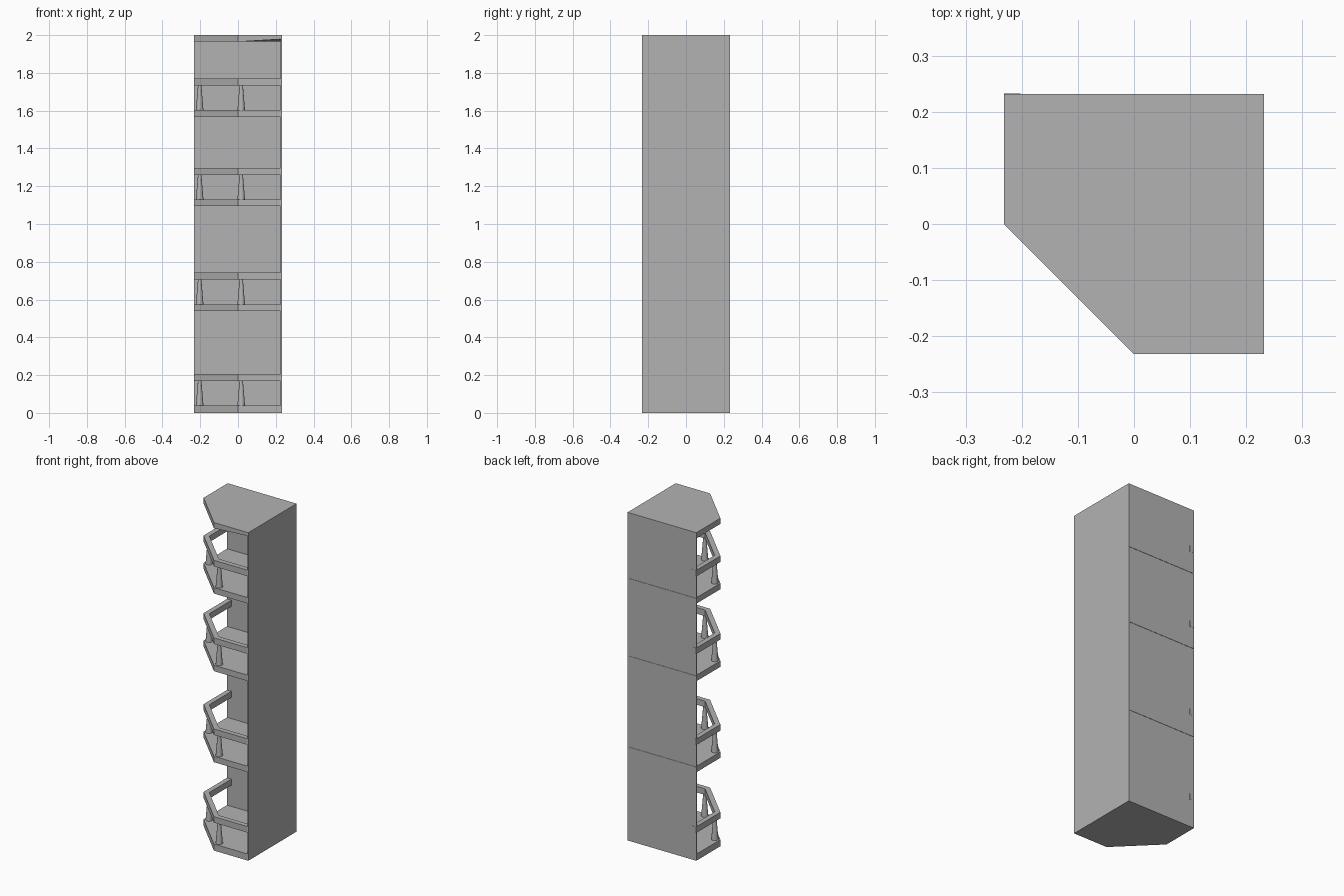
import bpy, bmesh
from mathutils import Vector

cube = bpy.data.objects.get("Cube")
if cube:
    bpy.data.objects.remove(cube, do_unlink=True)

GREY = (0.45, 0.45, 0.45, 1)
mat = bpy.data.materials.new("concrete_grey")
mat.use_nodes = True
mat.diffuse_color = GREY
mat.node_tree.nodes["Principled BSDF"].inputs["Base Color"].default_value = GREY

R = 0.232                                   # half width of the tower
WALL = 0.006
TOPS = [0.04, 0.575, 1.13, 1.603]           # floor heights
SLAB = 0.036


def finish(name, bm):
    bmesh.ops.recalc_face_normals(bm, faces=bm.faces)
    me = bpy.data.meshes.new(name)
    bm.to_mesh(me)
    bm.free()
    me.materials.append(mat)
    ob = bpy.data.objects.new(name, me)
    bpy.context.collection.objects.link(ob)
    return ob


def prism(name, outline, z0, z1):
    bm = bmesh.new()
    face = bm.faces.new([bm.verts.new((x, y, z0)) for x, y in outline])
    top = bmesh.ops.extrude_face_region(bm, geom=[face])["geom"]
    verts = [g for g in top if isinstance(g, bmesh.types.BMVert)]
    bmesh.ops.translate(bm, verts=verts, vec=(0, 0, z1 - z0))
    return finish(name, bm)


def box(name, x0, x1, y0, y1, z0, z1):
    return prism(name, [(x0, y0), (x1, y0), (x1, y1), (x0, y1)], z0, z1)


def baluster(name, x, y, z0, z1):
    bm = bmesh.new()
    bmesh.ops.create_cone(bm, cap_ends=True, segments=12, radius1=0.02,
                          radius2=0.009, depth=z1 - z0)
    bmesh.ops.translate(bm, verts=bm.verts, vec=(x, y, (z0 + z1) / 2))
    ob = finish(name, bm)
    for p in ob.data.polygons:
        p.use_smooth = len(p.vertices) == 4
    for e in ob.data.edges:
        ends = [ob.data.vertices[i].co.z for i in e.vertices]
        e.use_edge_sharp = abs(ends[0] - ends[1]) < 0.001


# Outlines: corner-cut floor and the parapet rail that follows its open edges
floor = [(-R, 0.23), (-R, 0), (0, -R), (R - WALL, -R), (R - WALL, 0.23)]
roof = [(-R, R), (-R, 0), (0, -R), (R, -R), (R, R)]
w = 0.03
k = w * 0.414
rail = [(-R, R + 0.001), (-R, 0), (0, -R), (R - WALL, -R),
        (R - WALL, w - R), (k, w - R), (w - R, k), (w - R, R + 0.001)]

# Storeys: slab, rail and two tapered balusters each
for i, top in enumerate(TOPS):
    prism(f"floor_slab_{i + 1}", floor, 0 if i == 0 else top - SLAB, top)
    prism(f"balcony_rail_{i + 1}", rail, top + 0.13, top + 0.167)
    for side, (x, y) in {"left": (0.017, -0.205), "right": (-0.203, 0.012)}.items():
        baluster(f"baluster_{side}_{i + 1}", x, y, top, top + 0.132)

# Back wall panels, parted by a narrow joint at each floor
cuts = [0] + TOPS[1:] + [2.0]
for i in range(len(TOPS)):
    joint = 0.004 if i < len(TOPS) - 1 else 0
    box(f"back_wall_{i + 1}", -R, R, R - WALL, R, cuts[i], cuts[i + 1] - joint)

# Side wall
box("side_wall", R - WALL, R, -R, R, 0, 2.0)

# Roof, its underside rising slightly at the front corner by the side wall
top = prism("roof", roof, 1.965, 2.0)
corner = Vector((R, -R, 1.965))
for v in top.data.vertices:
    if (v.co - corner).length < 0.001:
        v.co.z += 0.014
